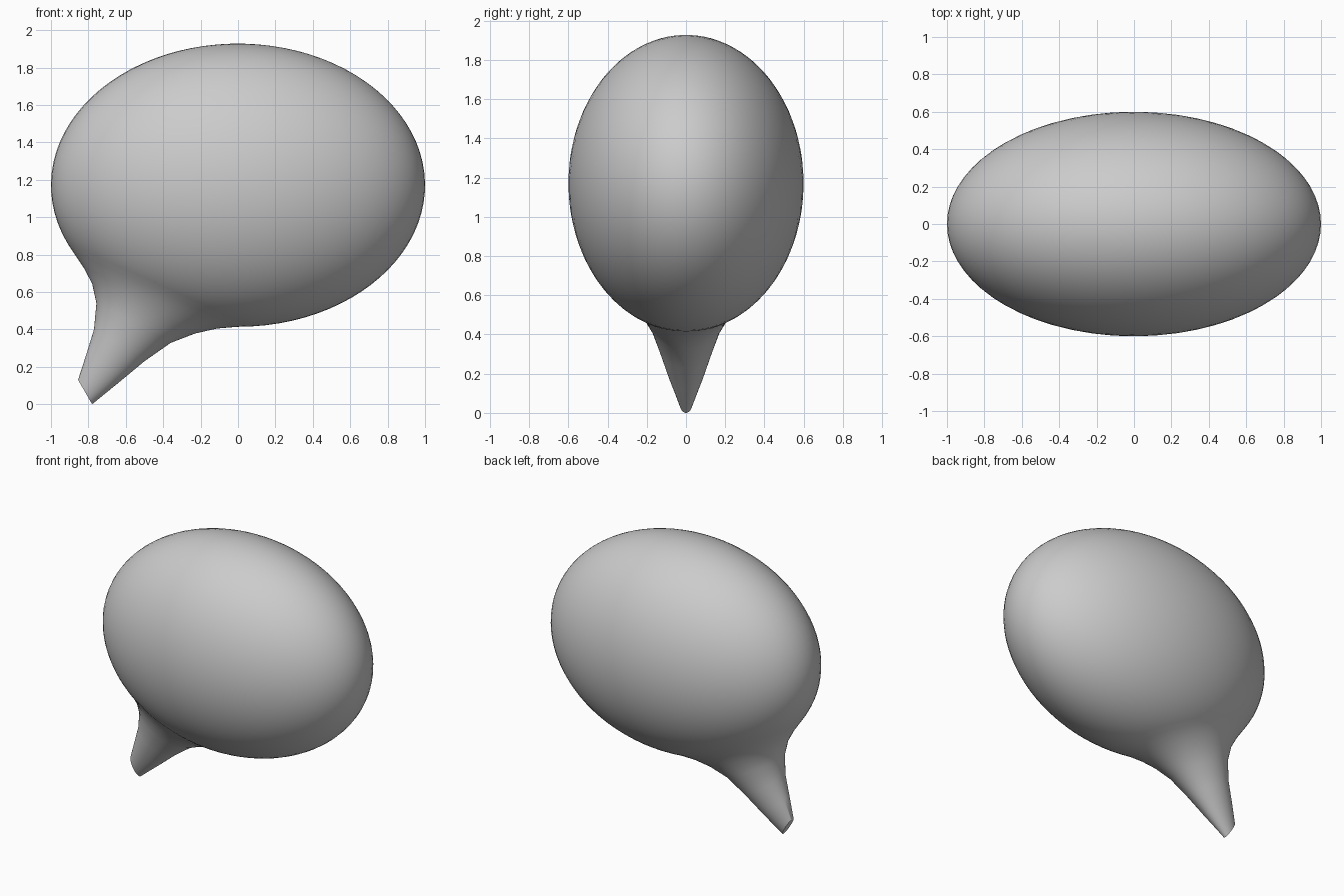
import bpy, bmesh
from math import sin, cos, pi, radians

if "Cube" in bpy.data.objects:
    bpy.data.objects.remove(bpy.data.objects["Cube"])

SEG = 64
RX, RY, RZ, CZ = 1.0, 0.6, 0.757, 1.171      # bubble radii and centre height


def on_bubble(a):
    """Point on the bubble's front outline, angle measured from straight down."""
    return (-RX * sin(a), CZ - RZ * cos(a))


# Tail sections: left point (x, z), right point (x, z), half depth
sections = [
    ((-0.855, 0.13), (-0.78, 0.0), 0.036),
    ((-0.81, 0.27), (-0.63, 0.122), 0.09),
    ((-0.77, 0.40), (-0.50, 0.23), 0.132),
    ((-0.757, 0.54), (-0.36, 0.328), 0.176),
    ((-0.78, 0.645), (-0.23, 0.378), 0.22),
    ((-0.825, 0.73), (-0.11, 0.405), 0.265),
]

# Bubble sections: slices of the ellipsoid, starting where the tail blends in
axis, start, steps = radians(31), radians(31), 36
for i in range(steps):
    t = start + (pi - start) * i / steps
    sections.append((on_bubble(axis + t), on_bubble(axis - t), RY * sin(t)))

# Loft all sections into one skin
bm = bmesh.new()
rings = []
for (lx, lz), (rx, rz), w in sections:
    ring = []
    for k in range(SEG):
        c, s = cos(2 * pi * k / SEG), sin(2 * pi * k / SEG)
        ring.append(bm.verts.new(((lx + rx) / 2 + c * (rx - lx) / 2, w * s,
                                  (lz + rz) / 2 + c * (rz - lz) / 2)))
    rings.append(ring)
for a, b in zip(rings, rings[1:]):
    for k in range(SEG):
        n = (k + 1) % SEG
        bm.faces.new((a[k], a[n], b[n], b[k]))

# Close the far pole and the small flat end of the tail
px, pz = on_bubble(axis + pi)
pole = bm.verts.new((px, 0, pz))
for k in range(SEG):
    bm.faces.new((rings[-1][k], rings[-1][(k + 1) % SEG], pole))
bm.faces.new(rings[0])
bmesh.ops.recalc_face_normals(bm, faces=bm.faces)

mesh = bpy.data.meshes.new("speech_bubble")
bm.to_mesh(mesh)
bm.free()
bubble = bpy.data.objects.new("speech_bubble", mesh)
bpy.context.collection.objects.link(bubble)
bpy.context.view_layer.objects.active = bubble
bubble.select_set(True)
bpy.ops.object.shade_smooth_by_angle(angle=radians(50))
